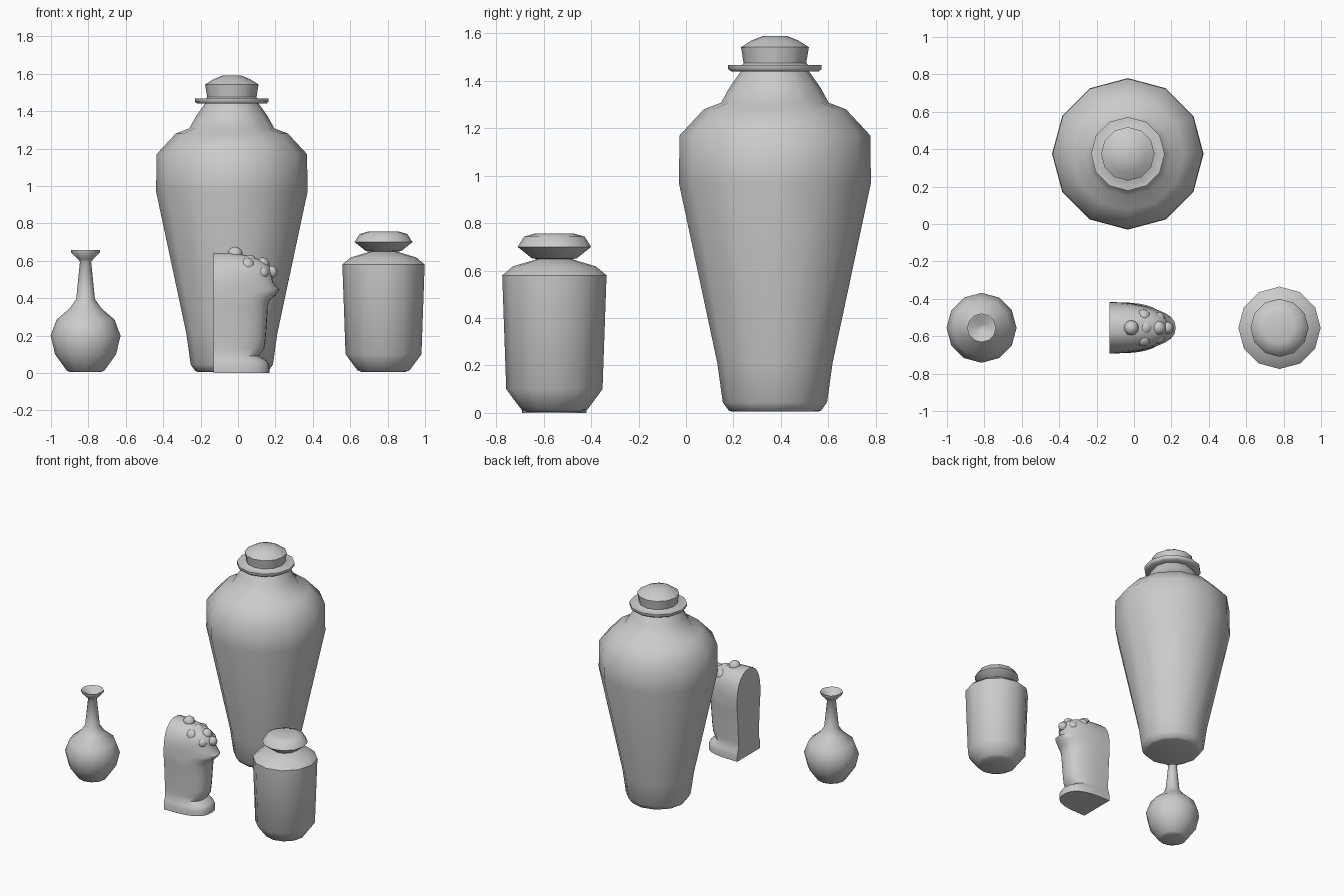
import bpy, bmesh
from math import cos, sin, pi, radians

if "Cube" in bpy.data.objects:
    bpy.data.objects.remove(bpy.data.objects["Cube"])


def finish(name, bm, angle=50):
    bmesh.ops.recalc_face_normals(bm, faces=bm.faces)
    me = bpy.data.meshes.new(name)
    bm.to_mesh(me)
    bm.free()
    ob = bpy.data.objects.new(name, me)
    bpy.context.collection.objects.link(ob)
    bpy.ops.object.select_all(action='DESELECT')
    ob.select_set(True)
    bpy.context.view_layer.objects.active = ob
    bpy.ops.object.shade_smooth_by_angle(angle=radians(angle))
    return ob


def loft(bm, rings):
    loops = [[bm.verts.new(p) for p in r] for r in rings]
    n = len(loops[0])
    for a, b in zip(loops, loops[1:]):
        for i in range(n):
            j = (i + 1) % n
            bm.faces.new((a[i], a[j], b[j], b[i]))
    bm.faces.new(loops[0][::-1])
    bm.faces.new(loops[-1])


def lathe(name, cx, cy, profile, sides=12):
    bm = bmesh.new()
    loft(bm, [[(cx + r * cos(2 * pi * i / sides), cy + r * sin(2 * pi * i / sides), z)
               for i in range(sides)] for r, z in profile])
    return finish(name, bm)


# Tall urn with brimmed lid
U = (-0.033, 0.375)
lathe("urn_body", *U, [(.18, .005), (.195, .01), (.22, .045), (.243, .21), (.405, .97),
                       (.402, 1.17), (.30, 1.28), (.227, 1.308), (.19, 1.375), (.14, 1.445)])
lathe("urn_lid", *U, [(.13, 1.44), (.185, 1.44), (.197, 1.45), (.197, 1.467), (.14, 1.467),
                      (.132, 1.475), (.143, 1.542), (.10, 1.57), (.05, 1.59)])

# Squat jar with cushion stopper
J = (0.778, -0.555)
lathe("jar_body", *J, [(.115, .004), (.14, .015), (.203, .10), (.22, .58), (.175, .618), (.06, .652)])
lathe("jar_stopper", *J, [(.05, .645), (.095, .652), (.155, .70), (.128, .743), (.08, .757)])

# Long-necked bottle with hollow flared mouth
lathe("bottle", -0.815, -0.555, [(.08, .004), (.10, .012), (.163, .10), (.187, .20), (.155, .285),
                                 (.085, .345), (.05, .395), (.03, .595), (.04, .607), (.077, .645),
                                 (.077, .658), (.066, .655), (.02, .615)])

# Carved bust with flat back: levels of z, front x, half width, squareness
CY, BX = -0.555, -0.13
levels = [(0, .168, .136, .6), (.04, .168, .136, .6), (.065, .155, .13, .65), (.09, .11, .122, .7),
          (.13, .14, .12, .75), (.18, .148, .123, .8), (.28, .155, .128, .8), (.36, .16, .134, .8),
          (.39, .17, .137, .85), (.42, .205, .138, 1.1), (.445, .223, .138, 1.25),
          (.48, .19, .136, 1.0), (.53, .18, .128, .9), (.57, .17, .113, .85),
          (.605, .12, .09, .8), (.63, .04, .06, .8), (.642, -.03, .03, .8)]


def d_ring(z, xf, w, p, n=18):
    pts = []
    for i in range(n + 1):
        t = -pi / 2 + pi * i / n
        c, s = max(cos(t), 0), sin(t)
        pts.append((BX + (xf - BX) * c ** p, CY + w * abs(s) ** .8 * (1 if s > 0 else -1), z))
    return pts


bm = bmesh.new()
loft(bm, [d_ring(*l) for l in levels])
finish("bust_body", bm)

# Curls along the crest and brow
for k, (x, dy, z, r) in enumerate([(-.015, 0, .635, .04), (.06, 0, .59, .042), (.13, 0, .58, .038),
                                   (.178, 0, .54, .033), (.05, -.06, .575, .04), (.05, .06, .575, .04),
                                   (.13, -.05, .535, .035), (.13, .05, .535, .035)]):
    bm = bmesh.new()
    bmesh.ops.create_uvsphere(bm, u_segments=12, v_segments=8, radius=r)
    bmesh.ops.translate(bm, verts=bm.verts, vec=(x, CY + dy, z))
    finish(f"bust_curl_{k}", bm)
